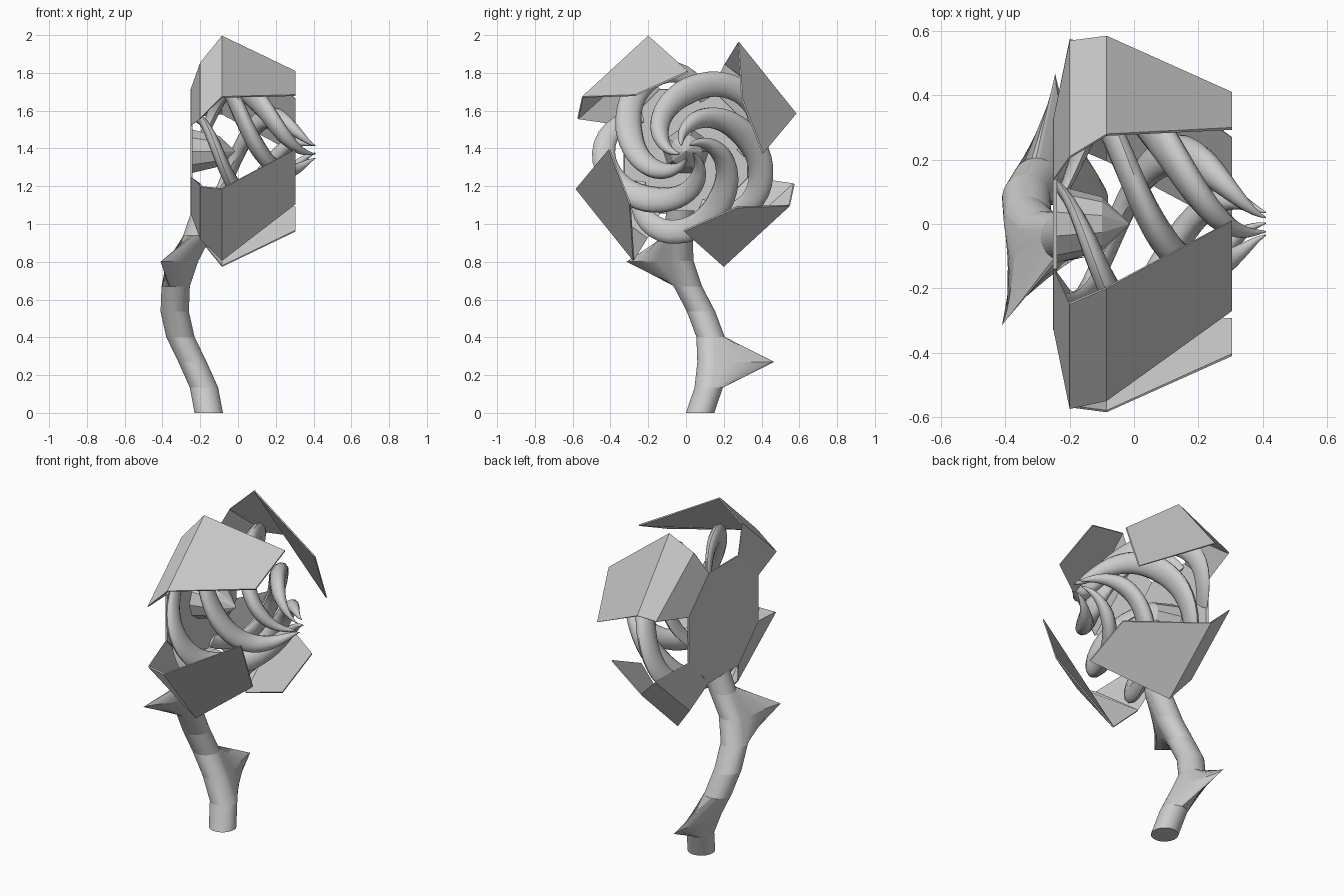
import bpy, bmesh
from math import cos, sin, pi, radians, atan2
from mathutils import Vector

if "Cube" in bpy.data.objects:
    bpy.data.objects.remove(bpy.data.objects["Cube"])

CZ = 1.385  # height of the flower head axis


def make(name, verts, faces, smooth=None):
    me = bpy.data.meshes.new(name)
    me.from_pydata([tuple(v) for v in verts], [], faces)
    bm = bmesh.new()
    bm.from_mesh(me)
    bmesh.ops.recalc_face_normals(bm, faces=bm.faces)
    bm.to_mesh(me)
    bm.free()
    ob = bpy.data.objects.new(name, me)
    bpy.context.collection.objects.link(ob)
    if smooth:
        bpy.ops.object.select_all(action='DESELECT')
        ob.select_set(True)
        bpy.context.view_layer.objects.active = ob
        bpy.ops.object.shade_smooth_by_angle(angle=radians(smooth))
    return ob


def loft(name, rings, smooth=None):
    """Closed rings of equal size joined into a capped tube."""
    n = len(rings[0])
    verts = [v for r in rings for v in r]
    faces = [(i * n + j, i * n + (j + 1) % n, (i + 1) * n + (j + 1) % n, (i + 1) * n + j)
             for i in range(len(rings) - 1) for j in range(n)]
    faces += [tuple(range(n)), tuple(range(len(verts) - n, len(verts)))]
    return make(name, verts, faces, smooth)


# stem: horizontal rings along a bent path; two rings are pulled out into thorny leaves
path = [(-.155, .075), (-.18, .12), (-.24, .135), (-.305, .13), (-.335, .08),
        (-.33, .01), (-.285, -.035), (-.215, -.04), (-.17, -.03)]
leaf_tips = {2: (-.245, .467, .27), 6: (-.41, -.315, .8)}
rings = []
for i, (x, y) in enumerate(path):
    ring = []
    for j in range(40):
        a = 2 * pi * j / 40
        p = Vector((x + .075 * cos(a), y + .075 * sin(a), i * .134))
        if i in leaf_tips:
            tip = Vector(leaf_tips[i])
            d = abs((a - atan2(tip.y - y, tip.x - x) + pi) % (2 * pi) - pi)
            p = p.lerp(tip, max(0, 1 - max(0, d - .08) / 1.3))
        ring.append(p)
    rings.append(ring)
loft("stem_with_leaves", rings, 8)

# back plate: octagon with corners shared by the petal bases
corners = [(.33, .14), (.14, .33), (-.14, .33), (-.33, .14),
           (-.33, -.14), (-.14, -.33), (.14, -.33), (.33, -.14)]
loft("back_plate", [[(x, y * s, CZ + z * s) for y, z in corners]
                    for x, s in ((-.252, 1), (-.24, .99))])

# centre spike
loft("centre_spike", [[(x, r * cos(j * pi / 5), CZ + r * sin(j * pi / 5)) for j in range(10)]
                      for x, r in ((-.24, .12), (-.1, .085), (-.015, .002))])

# armoured petals: two shapes, each repeated by a half turn
XS = (-.25, -.2, -.085, .305)
UPPER = [((-.14, .33), (-.33, .14)), ((-.25, .47), (-.575, .175)),
         ((-.2, .612), (-.55, .29)), ((.01, .425), (-.27, .30))]
SIDE = [((.33, .14), (.14, .33)), ((.57, .19), (.21, .466)),
        ((.585, .2), (.28, .58)), ((.41, -.01), (.30, .28))]
for name, shape in (("petal_a", UPPER), ("petal_b", SIDE)):
    for k, s in enumerate((1, -1)):
        rings = []
        for x, (p, q) in zip(XS, shape):
            p, q = Vector((x, *p)), Vector((x, *q))
            m = (p + q) / 2
            inward = Vector((0, -m.y, -m.z)).normalized() * .008
            rings.append([(v.x, v.y * s, CZ + v.z * s)
                          for v in (p, q, q + inward, p + inward)])
        loft(f"{name}_{k}", rings)


# tentacles: flattened tapering arms spiralling to a point in front
def lerp(t, keys):
    for (a, va), (b, vb) in zip(keys, keys[1:]):
        if t <= b:
            u = (t - a) / (b - a)
            return va + (vb - va) * u
    return keys[-1][1]


RADIUS = [(0, .30), (.1, .40), (.17, .45), (.3, .415), (.45, .315),
          (.63, .22), (.8, .125), (.95, .05), (1, .03)]
WIDTH = [(0, .04), (.2, .062), (.45, .072), (.7, .052), (.9, .02), (1, .002)]
DEPTH = [(0, .012), (.15, .03), (.5, .045), (.75, .038), (.9, .018), (1, .002)]
ARMS, STEPS, SIDES = 5, 36, 12


def arm_point(t, start):
    a = start + t * radians(205)
    r = sum(lerp(t + k * .02, RADIUS) for k in range(-3, 4)) / 7
    out = Vector((0, cos(a), sin(a)))
    return Vector((-.23 + .64 * t, 0, CZ)) + out * r, out


for k in range(ARMS):
    start = radians(141 + 360 / ARMS * k)
    rings = []
    for i in range(STEPS + 1):
        t = i / STEPS
        c, out = arm_point(t, start)
        tan = (arm_point(t + .01, start)[0] - arm_point(t - .01, start)[0]).normalized()
        out = (out - tan * out.dot(tan)).normalized()
        side = tan.cross(out)
        w, d = lerp(t, WIDTH), lerp(t, DEPTH)
        rings.append([c + out * w * cos(2 * pi * j / SIDES) + side * d * sin(2 * pi * j / SIDES)
                      for j in range(SIDES)])
    loft(f"tentacle_{k}", rings, 50)
